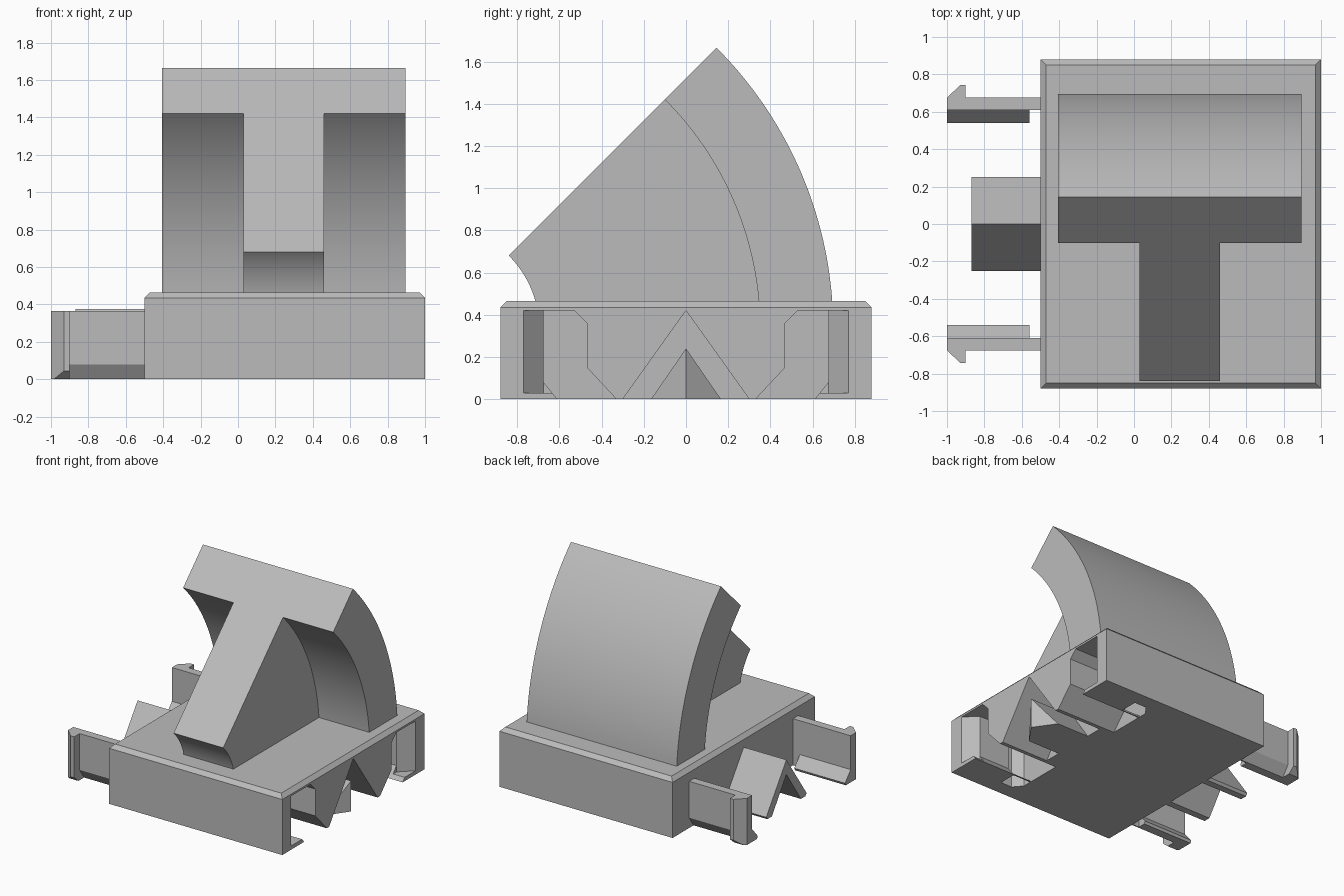
import bpy, bmesh, math
from mathutils import Vector

if "Cube" in bpy.data.objects:
    bpy.data.objects.remove(bpy.data.objects["Cube"])

grey = bpy.data.materials.new("plain grey")
grey.use_nodes = True
COLOUR = (0.5, 0.5, 0.5, 1)
grey.diffuse_color = COLOUR
grey.node_tree.nodes["Principled BSDF"].inputs["Base Color"].default_value = COLOUR


def finish(name, bm):
    """Turn a bmesh into a named grey object."""
    bmesh.ops.recalc_face_normals(bm, faces=bm.faces)
    mesh = bpy.data.meshes.new(name)
    bm.to_mesh(mesh)
    bm.free()
    obj = bpy.data.objects.new(name, mesh)
    bpy.context.collection.objects.link(obj)
    mesh.materials.append(grey)
    return obj


def prism(name, profile, start, end, axis="x", side=1):
    """Extrude a (y, z) profile along x, or an (x, y) profile along z."""
    bm = bmesh.new()
    if axis == "x":
        points = [(start, y * side, z) for y, z in profile]
        offset = Vector((end - start, 0, 0))
    else:
        points = [(x, y * side, start) for x, y in profile]
        offset = Vector((0, 0, end - start))
    face = bm.faces.new([bm.verts.new(p) for p in points])
    new = bmesh.ops.extrude_face_region(bm, geom=[face])["geom"]
    bmesh.ops.translate(bm, vec=offset, verts=[v for v in new if isinstance(v, bmesh.types.BMVert)])
    return finish(name, bm)


def boolean(target, tool, operation="DIFFERENCE"):
    """Apply a boolean and remove the tool."""
    tool.hide_render = True
    mod = target.modifiers.new("bool", "BOOLEAN")
    mod.operation = operation
    mod.solver = "EXACT"
    mod.object = tool
    bpy.context.view_layer.objects.active = target
    bpy.ops.object.modifier_apply(modifier=mod.name)
    bpy.data.objects.remove(tool)


# Base block with a chamfered top rim
LEFT, RIGHT, HALF, TOP, RIM = -0.5, 1.0, 0.88, 0.465, 0.03
bm = bmesh.new()
bmesh.ops.create_cube(bm, size=1)
for v in bm.verts:
    v.co = (LEFT if v.co.x < 0 else RIGHT, math.copysign(HALF, v.co.y), 0 if v.co.z < 0 else TOP)
rim = [e for e in bm.edges if all(v.co.z > 0.1 for v in e.verts)]
bmesh.ops.bevel(bm, geom=rim, offset=RIM, segments=1, affect="EDGES")
base = finish("base", bm)

# Central roof-shaped socket, holding a ridge with a wedge nose
socket = prism("socket_cutter", [(-0.33, -0.04), (0.33, -0.04), (0.30, 0), (0, 0.42), (-0.30, 0)], 0.58, 1.1)
ridge = prism("ridge_cutter", [(-0.2, -0.05), (0.2, -0.05), (0, 0.24)], 0.5, 1.2)
nose = prism("nose_cutter", [(0.4, -0.17), (0.86, -0.17), (0.98, 0), (0.86, 0.17), (0.4, 0.17)], -0.1, 0.5, "z")
boolean(ridge, nose, "INTERSECT")
boolean(socket, ridge)
boolean(base, socket)

# Side sockets with a flared mouth and a recess for the hook
side_profile = [(0.675, 0.42), (0.53, 0.42), (0.47, 0.36), (0.47, 0.15),
                (0.33, 0), (0.33, -0.05), (0.61, -0.05), (0.61, 0), (0.675, 0.08)]
mouth_plan = [(0.9, 0.62), (0.9, 0.675), (1.0, 0.77), (1.05, 0.77), (1.05, 0.62)]
recess_plan = [(0.47, 0.62), (0.47, 0.69), (0.53, 0.76), (0.63, 0.76), (0.63, 0.62)]
for side in (1, -1):
    boolean(base, prism("socket_cutter", side_profile, 0.47, 1.1, side=side))
    boolean(base, prism("mouth_cutter", mouth_plan, 0.03, 0.42, "z", side))
    boolean(base, prism("recess_cutter", recess_plan, -0.05, 0.42, "z", side))

# Curved wall and its supporting web, both cut off at 45 degrees
CENTRE = Vector((-1.19, 0.33))


def arc(radius, steps=32):
    """Points on a circle from the block surface up to 45 degrees."""
    low = math.asin((TOP - 0.005 - CENTRE.y) / radius)
    for i in range(steps + 1):
        a = low + (math.pi / 4 - low) * i / steps
        yield tuple(CENTRE + radius * Vector((math.cos(a), math.sin(a))))


OUTER, MIDDLE, INNER = 1.888, 1.541, 0.495
for name, r_in, r_out, x0, x1 in (("curved_wall", MIDDLE, OUTER, -0.405, 0.895),
                                  ("support_web", INNER, MIDDLE, 0.03, 0.46)):
    prism(name, list(arc(r_out)) + list(arc(r_in))[::-1], x0, x1)

# Roof-shaped tab that matches the central socket
prism("centre_tab", [(-0.25, 0.02), (0, 0.375), (0.25, 0.02), (0.235, 0.0),
                     (0.18, 0.0), (0, 0.26), (-0.18, 0.0), (-0.235, 0.0)], -0.87, LEFT + 0.005)

# Hooked clips: straight arm, inward foot and outward barb
foot_profile = [(0.675, 0.08), (0.61, 0.10), (0.54, 0.02), (0.55, 0), (0.62, 0)]
barb_plan = [(-1, 0.61), (-1, 0.675), (-0.93, 0.742), (-0.9, 0.742), (-0.9, 0.61)]
barb_side = [(0.5, 0.05), (0.62, 0), (0.69, 0), (0.76, 0.06), (0.76, 0.365), (0.5, 0.365)]
for side, label in ((1, "back"), (-1, "front")):
    prism(label + "_clip_arm", [(0.61, 0.365), (0.675, 0.365), (0.675, 0.08), (0.62, 0.0), (0.61, 0.0)],
          -1, LEFT + 0.005, side=side)
    prism(label + "_clip_foot", foot_profile, -1, -0.56, side=side)
    barb = prism(label + "_clip_barb", barb_plan, -0.02, 0.365, "z", side)
    boolean(barb, prism("barb_cutter", barb_side, -1.1, -0.8, side=side), "INTERSECT")

# Smooth only the curved surfaces
for obj in bpy.context.scene.objects:
    obj.select_set(obj.name in ("curved_wall", "support_web"))
    if obj.select_get():
        bpy.context.view_layer.objects.active = obj
bpy.ops.object.shade_smooth_by_angle(angle=math.radians(30))
